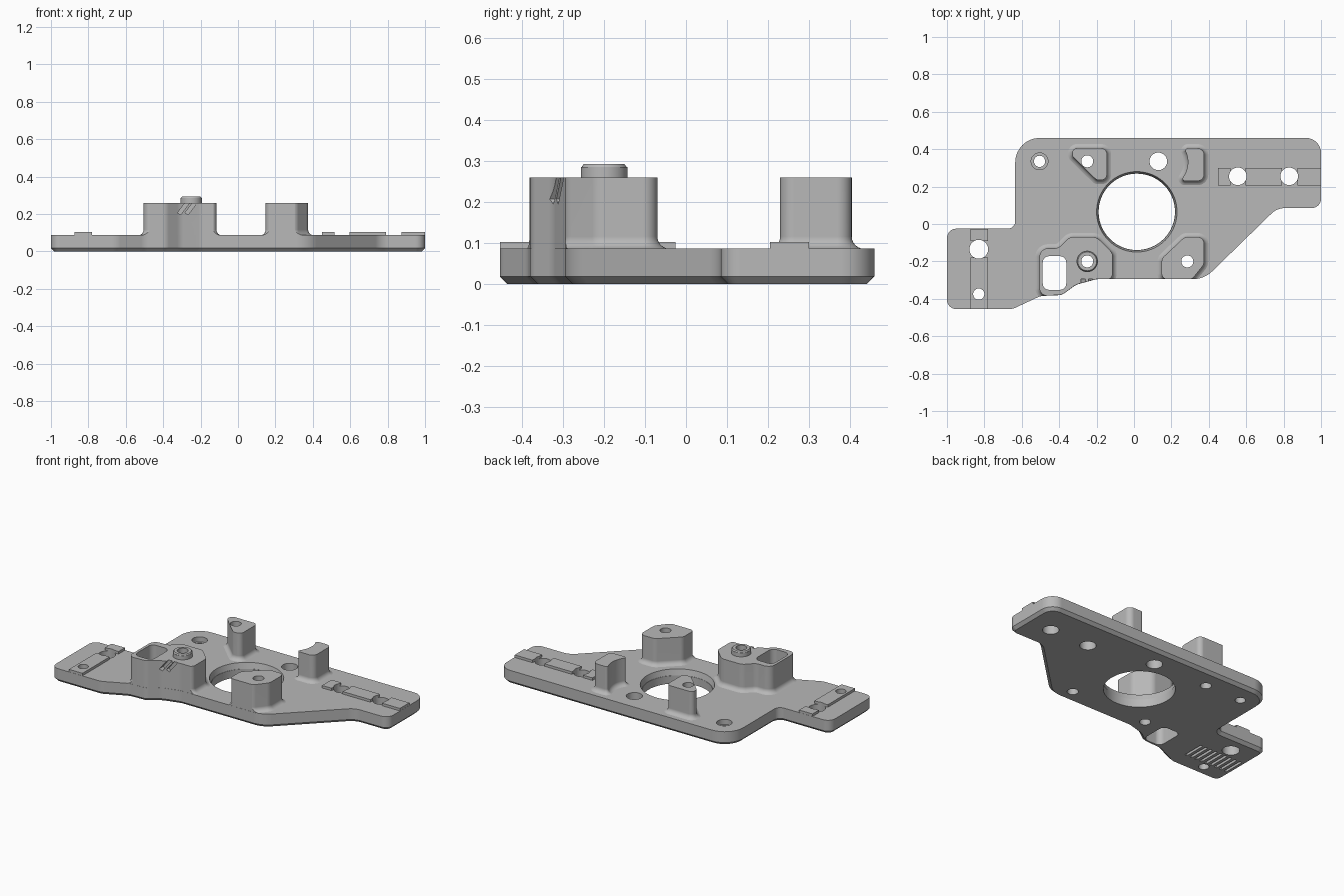
import bpy, bmesh, math
from mathutils import Vector, Matrix

cube = bpy.data.objects.get("Cube")
if cube:
    bpy.data.objects.remove(cube, do_unlink=True)

grey = bpy.data.materials.new("machined_grey")
grey.use_nodes = True
grey.diffuse_color = (0.48, 0.48, 0.48, 1)
grey.node_tree.nodes["Principled BSDF"].inputs["Base Color"].default_value = (0.48, 0.48, 0.48, 1)

TOP, BOSS = 0.087, 0.26


def finish(name, bm):
    bmesh.ops.recalc_face_normals(bm, faces=bm.faces)
    mesh = bpy.data.meshes.new(name)
    bm.to_mesh(mesh)
    bm.free()
    mesh.materials.append(grey)
    ob = bpy.data.objects.new(name, mesh)
    bpy.context.collection.objects.link(ob)
    return ob


def outline(corners, d=0.0, steps=8):
    """Counter-clockwise polygon (x, y, radius), offset outward by d, corners rounded."""
    n = len(corners)
    pts = [Vector(c[:2]) for c in corners]
    dirs = [(pts[(i + 1) % n] - pts[i]).normalized() for i in range(n)]
    out = []
    for i in range(n):
        u, v = dirs[i - 1], dirs[i]
        nu, nv = Vector((u.y, -u.x)), Vector((v.y, -v.x))
        c = pts[i] + (nu + nv) * d / (1 + nu.dot(nv))
        turn = math.atan2(u.x * v.y - u.y * v.x, u.dot(v))
        sign = 1 if turn > 0 else -1
        r = max(corners[i][2] + d * sign, 0.004)
        half = abs(turn) / 2
        start = c - u * r * math.tan(half)
        centre = c + (v - u).normalized() * r / math.cos(half)
        for k in range(steps + 1):
            out.append(centre + Matrix.Rotation(turn * k / steps, 2) @ (start - centre))
    return out


def loft(name, corners, levels):
    """Closed solid through (z, offset) levels of one rounded outline."""
    bm = bmesh.new()
    rings = [[bm.verts.new((p.x, p.y, z)) for p in outline(corners, d)] for z, d in levels]
    for a, b in zip(rings, rings[1:]):
        for i in range(len(a)):
            j = (i + 1) % len(a)
            bm.faces.new((a[i], a[j], b[j], b[i]))
    bm.faces.new(rings[0][::-1])
    bm.faces.new(rings[-1])
    return finish(name, bm)


def cone(name, x, y, r1, r2, z1, z2, segments=48):
    bm = bmesh.new()
    bmesh.ops.create_cone(bm, cap_ends=True, segments=segments, radius1=r1, radius2=r2,
                          depth=z2 - z1, matrix=Matrix.Translation((x, y, (z1 + z2) / 2)))
    return finish(name, bm)


def box(name, x1, x2, y1, y2, z1, z2, tilt=0.0):
    bm = bmesh.new()
    place = Matrix.Translation(((x1 + x2) / 2, (y1 + y2) / 2, (z1 + z2) / 2))
    size = Matrix.Diagonal((x2 - x1, y2 - y1, z2 - z1, 1))
    bmesh.ops.create_cube(bm, size=1, matrix=place @ Matrix.Rotation(tilt, 4, 'Y') @ size)
    return finish(name, bm)


def combine(base, tool, operation, keep=False):
    mod = base.modifiers.new("combine", 'BOOLEAN')
    mod.operation, mod.solver, mod.object = operation, 'EXACT', tool
    deps = bpy.context.evaluated_depsgraph_get()
    mesh = bpy.data.meshes.new_from_object(base.evaluated_get(deps))
    base.modifiers.remove(mod)
    base.data = mesh
    if not keep:
        bpy.data.objects.remove(tool, do_unlink=True)


# Base plate with chamfered underside
plate_shape = [(-1, -.455, .05), (-.65, -.455, .1), (-.5, -.385, .1), (-.385, -.38, .06),
               (-.31, -.325, .1), (-.2, -.295, .1), (.375, -.295, .15), (.765, .085, .1),
               (1, .085, .05), (1, .46, .08), (-.635, .46, .13), (-.635, -.025, .04),
               (-1, -.025, .05)]
plate = loft("mounting_plate", plate_shape, [(0, -.018), (.018, 0), (TOP, 0)])
clip = loft("edge_clip", plate_shape, [(.02, -.001), (.5, -.001)])
clip.hide_render = True

# Tall bosses with filleted feet, trimmed to the plate edge
bosses = {
    "pocket_boss": [(-.505, -.385, .04), (-.385, -.38, .06), (-.31, -.325, .1), (-.2, -.297, .1),
                    (-.115, -.297, .03), (-.115, -.155, .04), (-.2, -.07, .05),
                    (-.345, -.07, .05), (-.405, -.13, .05), (-.505, -.13, .045)],
    "front_boss": [(.148, -.296, .03), (.31, -.296, .04), (.375, -.215, .05), (.375, -.07, .035),
                   (.27, -.07, .04), (.148, -.185, .04)],
    "rear_post": [(-.2, .235, .025), (-.145, .235, .03), (-.145, .405, .03), (-.33, .405, .025),
                  (-.33, .362, .025)],
    "curved_post": [(.25, .23, .012), (.375, .23, .035), (.375, .405, .035), (.268, .405, .012),
                    (.308, .322, .14)],
}
R = .03
foot = [(TOP - .001 + R * (1 - math.cos(a)), R * (1 - math.sin(a)))
        for a in (math.pi / 2 * k / 6 for k in range(7))]
for name, shape in bosses.items():
    boss = loft(name, shape, [(.04, R)] + foot + [(BOSS, 0)])
    combine(boss, clip, 'INTERSECT', keep=True)
    combine(plate, boss, 'UNION')

# Raised collar on the pocket boss
combine(plate, cone("collar", -.25, -.2, .057, .057, .2, .286), 'UNION')
combine(plate, cone("collar_lip", -.25, -.2, .056, .05, .284, .293), 'UNION')

# Low locating pads, broken around the bolt holes
pads = [(-.875, -.78, -.5, -.18), (-.875, -.78, -.09, 0),
        (.45, .517, .205, .3), (.595, .79, .205, .3), (.873, 1.1, .205, .3)]
for x1, x2, y1, y2 in pads:
    pad = box("pad", x1, x2, y1, y2, .05, .103)
    combine(pad, clip, 'INTERSECT', keep=True)
    combine(plate, pad, 'UNION')
bpy.data.objects.remove(clip, do_unlink=True)

# Through holes, counterbore and central bore with tapered mouth
holes = [(-.505, .335, .03), (-.25, .335, .032), (.13, .335, .047), (-.83, -.135, .05),
         (-.83, -.375, .03), (-.25, -.2, .032), (.285, -.2, .032), (.555, .255, .047),
         (.83, .255, .047)]
for x, y, r in holes:
    combine(plate, cone("hole", x, y, r, r, -.1, .4), 'DIFFERENCE')
combine(plate, cone("counterbore", -.505, .335, .045, .045, .055, .2), 'DIFFERENCE')
combine(plate, cone("bore", .015, .065, .204, .204, -.1, .4, 80), 'DIFFERENCE')
combine(plate, cone("bore_mouth", .015, .065, .206, .216, .05, .091, 80), 'DIFFERENCE')

# Rounded rectangular pocket right through the big boss
pocket = [(-.488, -.352, .035), (-.362, -.352, .035), (-.362, -.172, .035), (-.488, -.172, .035)]
combine(plate, loft("pocket", pocket, [(-.1, 0), (.4, 0)]), 'DIFFERENCE')

# Slanted notches on the boss front
for x in (-.282, -.242):
    combine(plate, box("notch", x - .01, x + .01, -.37, -.293, .19, .3, math.radians(37)), 'DIFFERENCE')

# Row of grip grooves underneath
for k in range(9):
    x = -.965 + k * .036
    combine(plate, box("groove", x, x + .017, -.338, -.2, -.02, .02), 'DIFFERENCE')

# Smooth the rounded walls, keep crisp edges
bpy.ops.object.select_all(action='DESELECT')
plate.select_set(True)
bpy.context.view_layer.objects.active = plate
bpy.ops.object.shade_smooth_by_angle(angle=math.radians(25))
weighted = plate.modifiers.new("weighted_normals", 'WEIGHTED_NORMAL')
weighted.keep_sharp = True
